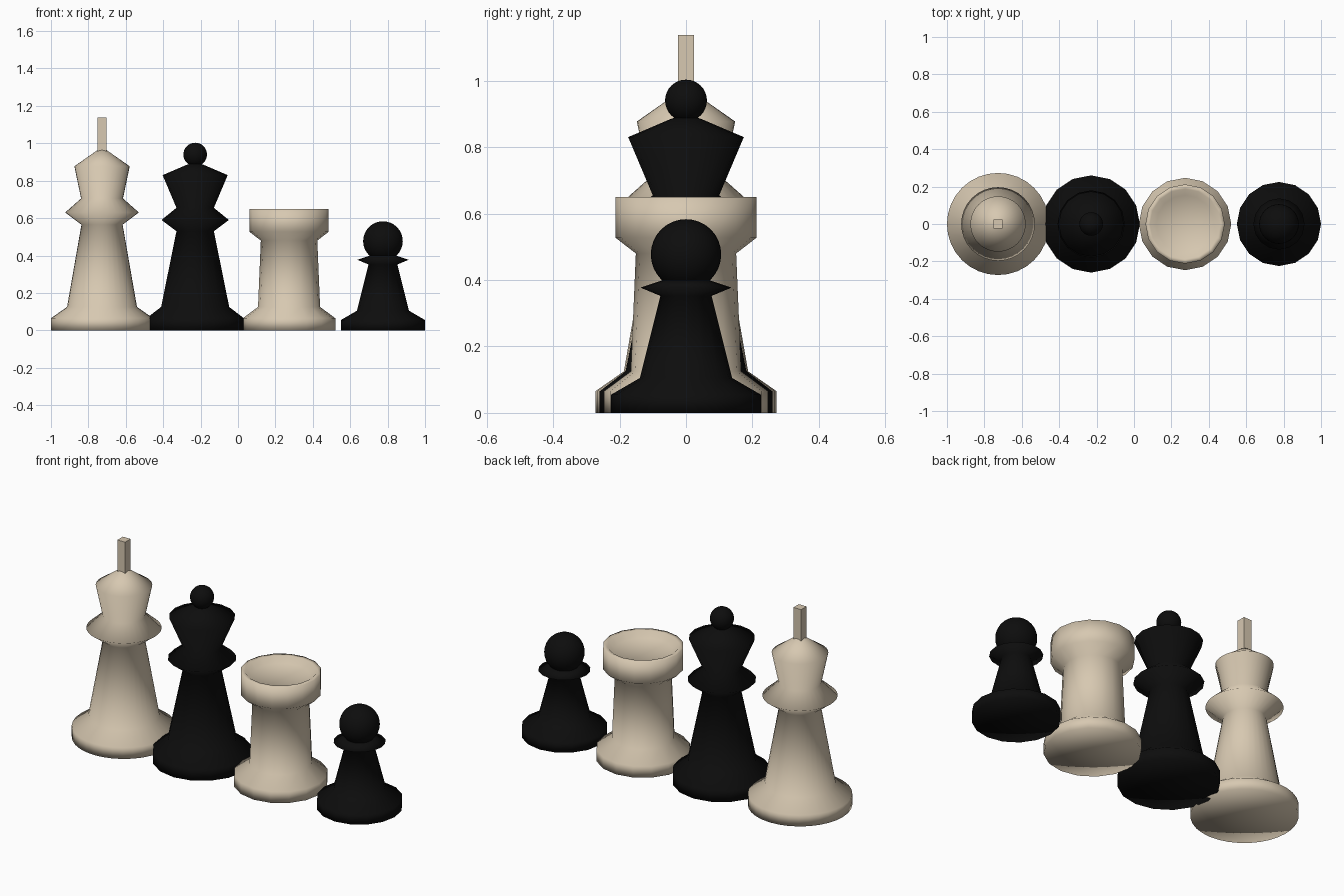
import bpy, bmesh, math

if "Cube" in bpy.data.objects:
    bpy.data.objects.remove(bpy.data.objects["Cube"])


def make_material(name, rgb):
    m = bpy.data.materials.new(name)
    m.use_nodes = True
    colour = (*rgb, 1)
    m.diffuse_color = colour
    m.node_tree.nodes["Principled BSDF"].inputs["Base Color"].default_value = colour
    return m


cream = make_material("cream", (0.68, 0.58, 0.44))
black = make_material("black", (0.004, 0.004, 0.004))


def add_object(name, bm, x, material, smooth=True):
    bmesh.ops.recalc_face_normals(bm, faces=bm.faces)
    for f in bm.faces:
        f.smooth = smooth
    mesh = bpy.data.meshes.new(name)
    bm.to_mesh(mesh)
    bm.free()
    mesh.materials.append(material)
    obj = bpy.data.objects.new(name, mesh)
    obj.location.x = x
    bpy.context.collection.objects.link(obj)


def lathe(name, x, profile, sides, material):
    """Turn a (radius, height) profile around the vertical axis."""
    bm = bmesh.new()
    rings = []
    for r, z in profile:
        if r == 0:
            rings.append([bm.verts.new((0, 0, z))] * sides)
        else:
            rings.append([bm.verts.new((r * math.cos(a), r * math.sin(a), z))
                          for a in (math.tau * i / sides for i in range(sides))])
    for low, high in zip(rings, rings[1:]):
        for i in range(sides):
            j = (i + 1) % sides
            corners = dict.fromkeys((low[i], low[j], high[j], high[i]))
            bm.faces.new(list(corners))
    add_object(name, bm, x, material)


def ball(name, x, z, radius, material):
    bm = bmesh.new()
    bmesh.ops.create_uvsphere(bm, u_segments=32, v_segments=16, radius=radius)
    bmesh.ops.translate(bm, verts=bm.verts, vec=(0, 0, z))
    add_object(name, bm, x, material)


# King: turned body with a square finial
king_x = -0.727
lathe("king_body", king_x,
      [(0, 0), (0.273, 0), (0.273, 0.065), (0.187, 0.125), (0.11, 0.565),
       (0.197, 0.63), (0.112, 0.705), (0.148, 0.877), (0.025, 0.963), (0, 0.963)],
      32, cream)
bm = bmesh.new()
bmesh.ops.create_cube(bm, size=1)
bmesh.ops.scale(bm, verts=bm.verts, vec=(0.049, 0.049, 0.2))
bmesh.ops.translate(bm, verts=bm.verts, vec=(0, 0, 1.038))
add_object("king_finial", bm, king_x, cream, smooth=False)

# Queen: turned body with a small ball
queen_x = -0.229
lathe("queen_body", queen_x,
      [(0, 0), (0.26, 0), (0.26, 0.065), (0.182, 0.125), (0.1, 0.53),
       (0.18, 0.59), (0.1, 0.655), (0.174, 0.83), (0.045, 0.885), (0, 0.9)],
      16, black)
ball("queen_ball", queen_x, 0.94, 0.063, black)

# Rook: turned tower with a dished top
lathe("rook_body", 0.273,
      [(0, 0), (0.247, 0), (0.247, 0.065), (0.166, 0.125), (0.151, 0.48),
       (0.212, 0.527), (0.212, 0.65), (0.188, 0.65), (0.154, 0.62), (0, 0.62)],
      16, cream)

# Pawn: turned body with a large ball
pawn_x = 0.775
lathe("pawn_body", pawn_x,
      [(0, 0), (0.225, 0), (0.225, 0.055), (0.139, 0.105), (0.077, 0.352),
       (0.137, 0.377), (0.075, 0.398), (0, 0.42)],
      16, black)
ball("pawn_ball", pawn_x, 0.477, 0.106, black)
